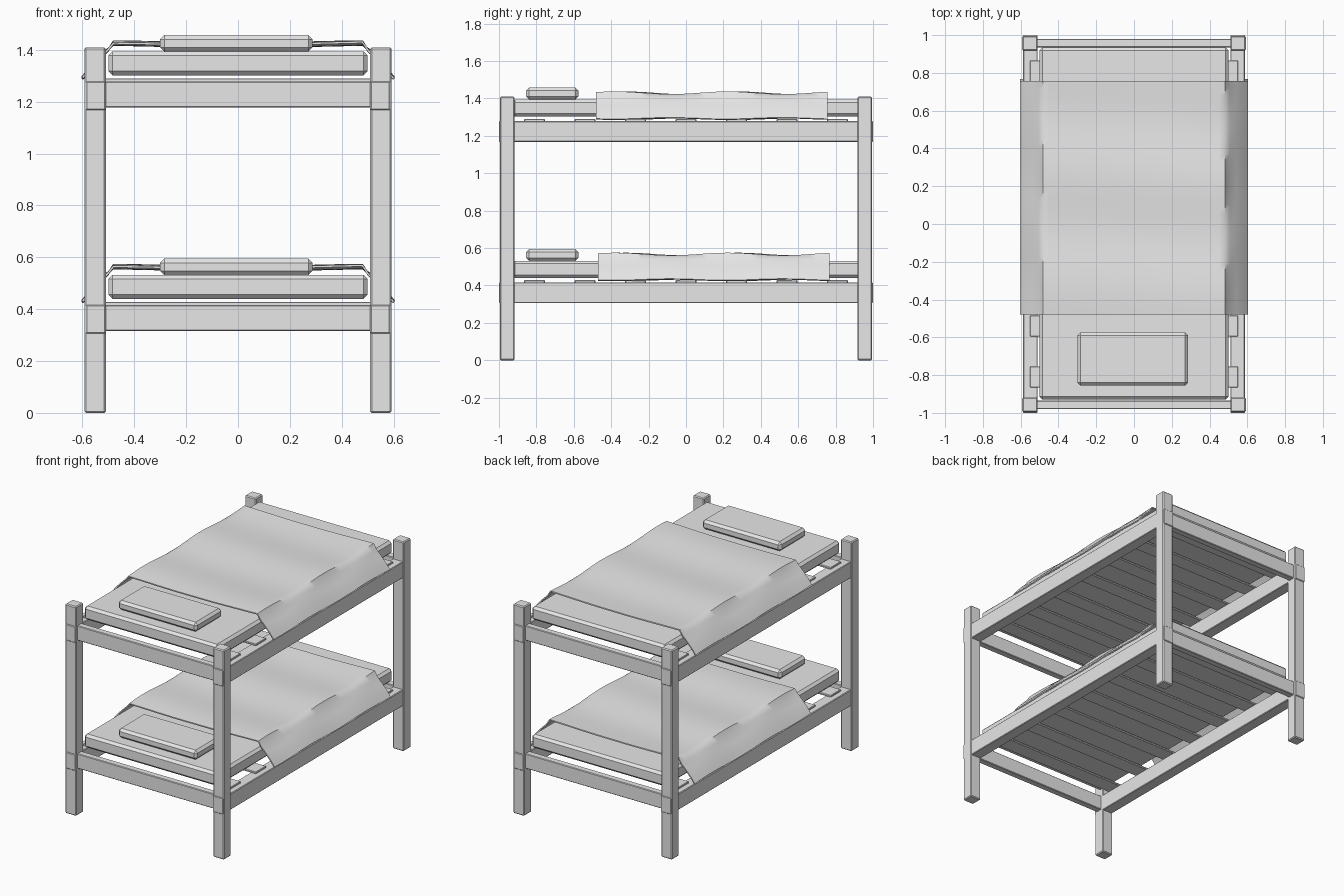
import bpy
import bmesh
import math

cube = bpy.data.objects.get("Cube")
if cube:
    bpy.data.objects.remove(cube, do_unlink=True)

# Single plain colour
grey = bpy.data.materials.new("plain_grey")
grey.use_nodes = True
grey.diffuse_color = (0.8, 0.8, 0.8, 1)
grey.node_tree.nodes["Principled BSDF"].inputs["Base Color"].default_value = (0.8, 0.8, 0.8, 1)


def add_object(name, bm):
    mesh = bpy.data.meshes.new(name)
    bm.to_mesh(mesh)
    bm.free()
    mesh.materials.append(grey)
    obj = bpy.data.objects.new(name, mesh)
    bpy.context.collection.objects.link(obj)
    return obj


def box(name, xs, ys, zs, bevel):
    """Box between pairs of limits, with chamfered edges."""
    bm = bmesh.new()
    bmesh.ops.create_cube(bm, size=1)
    for v in bm.verts:
        for axis, (low, high) in enumerate((xs, ys, zs)):
            v.co[axis] = high if v.co[axis] > 0 else low
    bmesh.ops.bevel(bm, geom=bm.edges[:], offset=bevel, segments=1, affect='EDGES')
    return add_object(name, bm)


def blanket(name, base, y_start, y_end):
    """Draped sheet: a cross-section swept along the bed with gentle ripples."""
    half = [(0.603, 0.126), (0.575, 0.162), (0.54, 0.2), (0.506, 0.233), (0.482, 0.262),
            (0.45, 0.262), (0.36, 0.26), (0.24, 0.257), (0.12, 0.255)]
    profile = [(-x, z) for x, z in half] + [(0, 0.255)] + half[::-1]
    rows = 32
    bm = bmesh.new()
    grid = []
    for j in range(rows + 1):
        y = y_start + (y_end - y_start) * j / rows
        row = []
        for x, z in profile:
            ripple = math.cos(math.tau * (y + 0.35 + 0.06 * x) / 0.6)
            strength = 0.007 if abs(x) < 0.49 else -0.004
            row.append(bm.verts.new((x, y, base + z + strength * ripple)))
        grid.append(row)
    for a, b in zip(grid, grid[1:]):
        for i in range(len(profile) - 1):
            bm.faces.new((a[i], a[i + 1], b[i + 1], b[i]))
    for f in bm.faces:
        f.smooth = True
    obj = add_object(name, bm)
    solid = obj.modifiers.new("thickness", 'SOLIDIFY')
    solid.thickness = 0.008
    solid.offset = -1
    bpy.ops.object.select_all(action='DESELECT')
    obj.select_set(True)
    bpy.context.view_layer.objects.active = obj
    bpy.ops.object.modifier_apply(modifier="thickness")
    bpy.ops.object.shade_smooth_by_angle(angle=math.radians(50))


def span(sign, inner, outer):
    return tuple(sorted((sign * inner, sign * outer)))


SIDES = (("left", 1), ("right", -1))
ENDS = (("front", -1), ("back", 1))

# Corner posts
for side, sx in SIDES:
    for end, sy in ENDS:
        box(f"{end}_{side}_post", span(sx, 0.51, 0.592), span(sy, 0.917, 0.995), (0, 1.41), 0.006)

# Two identical bunks
for level, base, shift in (("lower", 0.306, 0.01), ("upper", 1.168, 0)):
    # Side and end rails
    for side, sx in SIDES:
        box(f"{level}_{side}_rail", span(sx, 0.51, 0.587), (-1, 1), (base, base + 0.11), 0.004)
    for end, sy in ENDS:
        box(f"{level}_{end}_rail", (-0.515, 0.515), span(sy, 0.935, 0.98),
            (base + 0.01, base + 0.11), 0.004)
    # Slats resting on the side rails
    for i in range(7):
        y = (i - 3) * 0.27
        box(f"{level}_slat_{i + 1}", (-0.55, 0.55), (y - 0.055, y + 0.055),
            (base + 0.108, base + 0.122), 0.003)
    # Bedding
    box(f"{level}_mattress", (-0.5, 0.5), (-0.93, 0.935), (base + 0.134, base + 0.226), 0.016)
    box(f"{level}_pillow", (-0.3, 0.287), (-0.855, -0.575), (base + 0.226, base + 0.289), 0.016)
    blanket(f"{level}_blanket", base, -0.48 + shift, 0.757 + shift)
